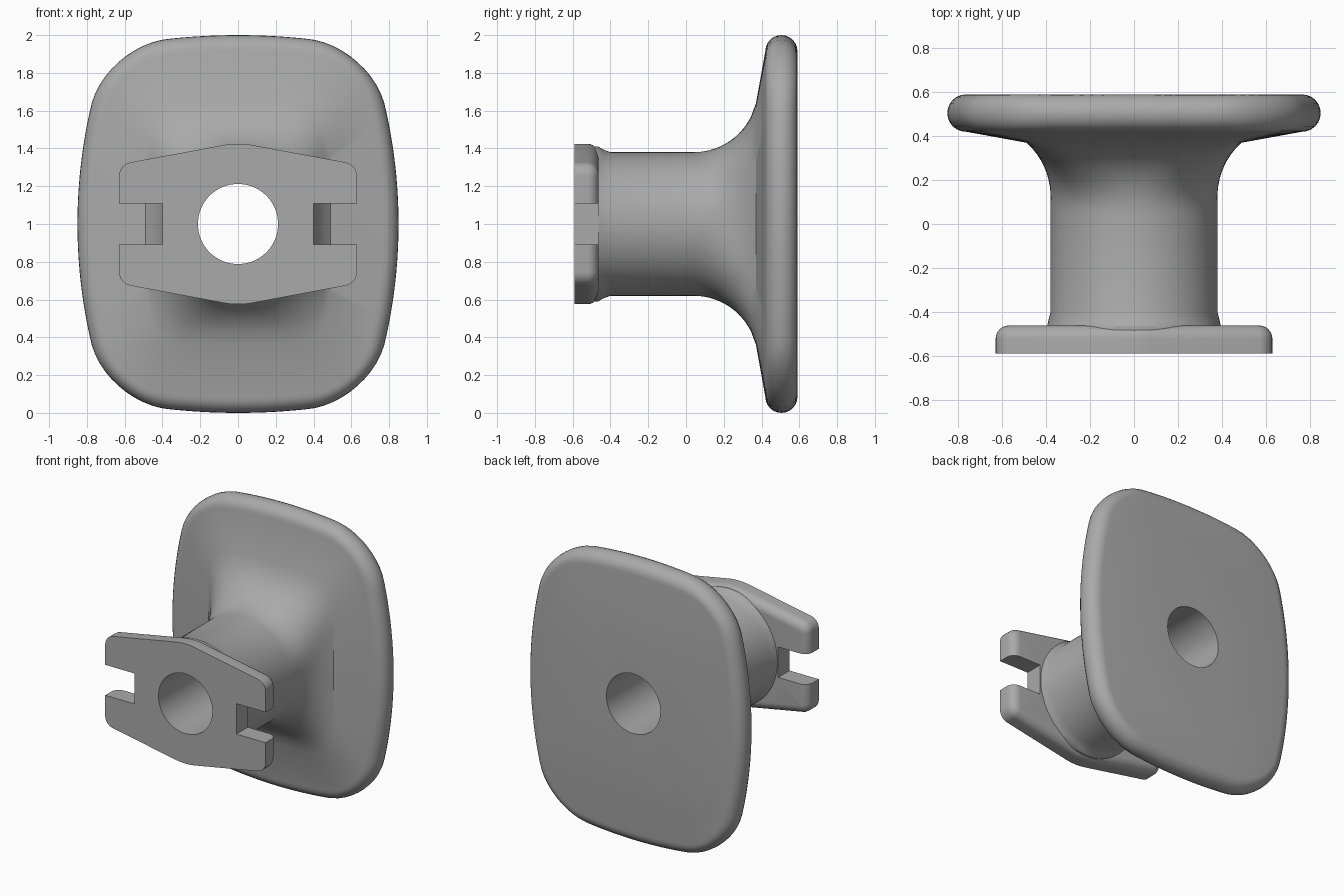
import bpy, bmesh, math
from math import sin, cos, pi, hypot

cube = bpy.data.objects.get("Cube")
if cube:
    bpy.data.objects.remove(cube, do_unlink=True)

grey = bpy.data.materials.new("plain grey")
grey.use_nodes = True
colour = (0.40, 0.40, 0.40, 1)
grey.diffuse_color = colour
grey.node_tree.nodes["Principled BSDF"].inputs["Base Color"].default_value = colour

SEG = 128
MID = 1.0  # height of the bore axis


def make_object(name, bm):
    bmesh.ops.recalc_face_normals(bm, faces=bm.faces)
    mesh = bpy.data.meshes.new(name)
    bm.to_mesh(mesh)
    bm.free()
    mesh.materials.append(grey)
    obj = bpy.data.objects.new(name, mesh)
    bpy.context.collection.objects.link(obj)
    return obj


def combine(obj, other, operation):
    mod = obj.modifiers.new(operation, 'BOOLEAN')
    mod.operation, mod.solver, mod.object = operation, 'EXACT', other
    bpy.context.view_layer.objects.active = obj
    bpy.ops.object.modifier_apply(modifier=mod.name)
    bpy.data.objects.remove(other, do_unlink=True)


# Base plate outline: bowed sides joined by rounded corners
def outline_distance(x, z, side=2.75, top=3.4, corner=0.27):
    x, z = abs(x), abs(z)
    a = hypot(x, z + top - 1) - (top - corner)
    b = hypot(x + side - 0.85, z) - (side - corner)
    return hypot(max(a, 0), max(b, 0)) + min(max(a, b), 0) - corner


def plate_radius(angle, inset):
    low, high = 0.2, 1.6
    for _ in range(30):
        r = (low + high) / 2
        if outline_distance(r * cos(angle), r * sin(angle)) < -inset:
            low = r
        else:
            high = r
    return low


def oval_radius(angle, a, b, power):
    return (abs(cos(angle) / a) ** power + abs(sin(angle) / b) ** power) ** (-1 / power)


def loft(name, rings):
    bm = bmesh.new()
    loops = []
    for y, radius in rings:
        loop = []
        for i in range(SEG):
            t = 2 * pi * i / SEG
            r = radius(t)
            loop.append(bm.verts.new((r * cos(t), y, MID + r * sin(t))))
        loops.append(loop)
    for p, q in zip(loops, loops[1:]):
        for i in range(SEG):
            j = (i + 1) % SEG
            bm.faces.new((p[i], p[j], q[j], q[i]))
    bm.faces.new(loops[0])
    bm.faces.new(loops[-1])
    return make_object(name, bm)


def oval(y, a, b, power=2):
    return y, lambda t: oval_radius(t, a, b, power)


def flare(y, start, r=0.33):
    d = max(0, y - start)
    return 0.38 + r - math.sqrt(r * r - d * d)


# Neck with a small foot, flaring into the base plate
rings = [oval(-0.53, 0.395, 0.41), oval(-0.465, 0.395, 0.41), oval(-0.44, 0.39, 0.395),
         oval(-0.40, 0.38, 0.38), oval(0.04, 0.38, 0.38)]
for k in range(1, 13):
    s = k / 12
    y = 0.04 + 0.33 * s
    rings.append(oval(y, flare(y, 0.125), flare(y, 0.04, 0.34), 2 + 4 * s ** 2.5))

# Fully rounded plate edge and flat back
EDGE = 0.085
for k in range(13):
    t = pi * k / 12
    inset = EDGE * (1 - sin(t))
    rings.append((0.505 - EDGE * cos(t), lambda a, d=inset: plate_radius(a, d)))
body = loft("base_plate_and_neck", rings)

# Front flange: low hexagon with a slot in each end
quarter = [(0.40, 0.108), (0.63, 0.108), (0.63, 0.315), (0.0, 0.432)]
right = quarter + [(x, -z) for x, z in reversed(quarter)]
points = quarter[:3] + [quarter[3]]
points += [(-x, z) for x, z in reversed(quarter[:3])]
points += [(-x, -z) for x, z in quarter[:3]]
points += [(0.0, -0.432)] + [(x, -z) for x, z in reversed(quarter[:3])]
FRONT, BACK = -0.59, -0.462
bm = bmesh.new()
face = bm.faces.new([bm.verts.new((x, FRONT, MID + z)) for x, z in points])
extruded = bmesh.ops.extrude_face_region(bm, geom=[face])["geom"]
for v in extruded:
    if isinstance(v, bmesh.types.BMVert):
        v.co.y = BACK


def along_y(e):
    return abs(e.verts[0].co.y - e.verts[1].co.y) > 0.05


tips = [e for e in bm.edges if along_y(e)
        and all(abs(v.co.x) > 0.6 and abs(v.co.z - MID) > 0.2 for v in e.verts)]
bmesh.ops.bevel(bm, geom=tips, offset=0.06, segments=6, profile=0.5, affect='EDGES')
peaks = [e for e in bm.edges if along_y(e) and abs(e.verts[0].co.x) < 0.01]
bmesh.ops.bevel(bm, geom=peaks, offset=0.07, segments=5, profile=0.5, affect='EDGES')
rim = [e for e in bm.edges if all(v.co.y > BACK - 0.001 for v in e.verts)
       and not all(abs(v.co.z - MID) < 0.15 for v in e.verts)]
bmesh.ops.bevel(bm, geom=rim, offset=0.06, segments=6, profile=0.5, affect='EDGES')
flange = make_object("slotted_flange", bm)

# Through bore
bore = loft("bore_cutter", [oval(-0.8, 0.212, 0.212), oval(0.8, 0.212, 0.212)])
bore.hide_render = True
combine(body, flange, 'UNION')
combine(body, bore, 'DIFFERENCE')
body.name = "flanged_mount"

bpy.ops.object.select_all(action='DESELECT')
body.select_set(True)
bpy.context.view_layer.objects.active = body
bpy.ops.object.shade_smooth_by_angle(angle=math.radians(30))
